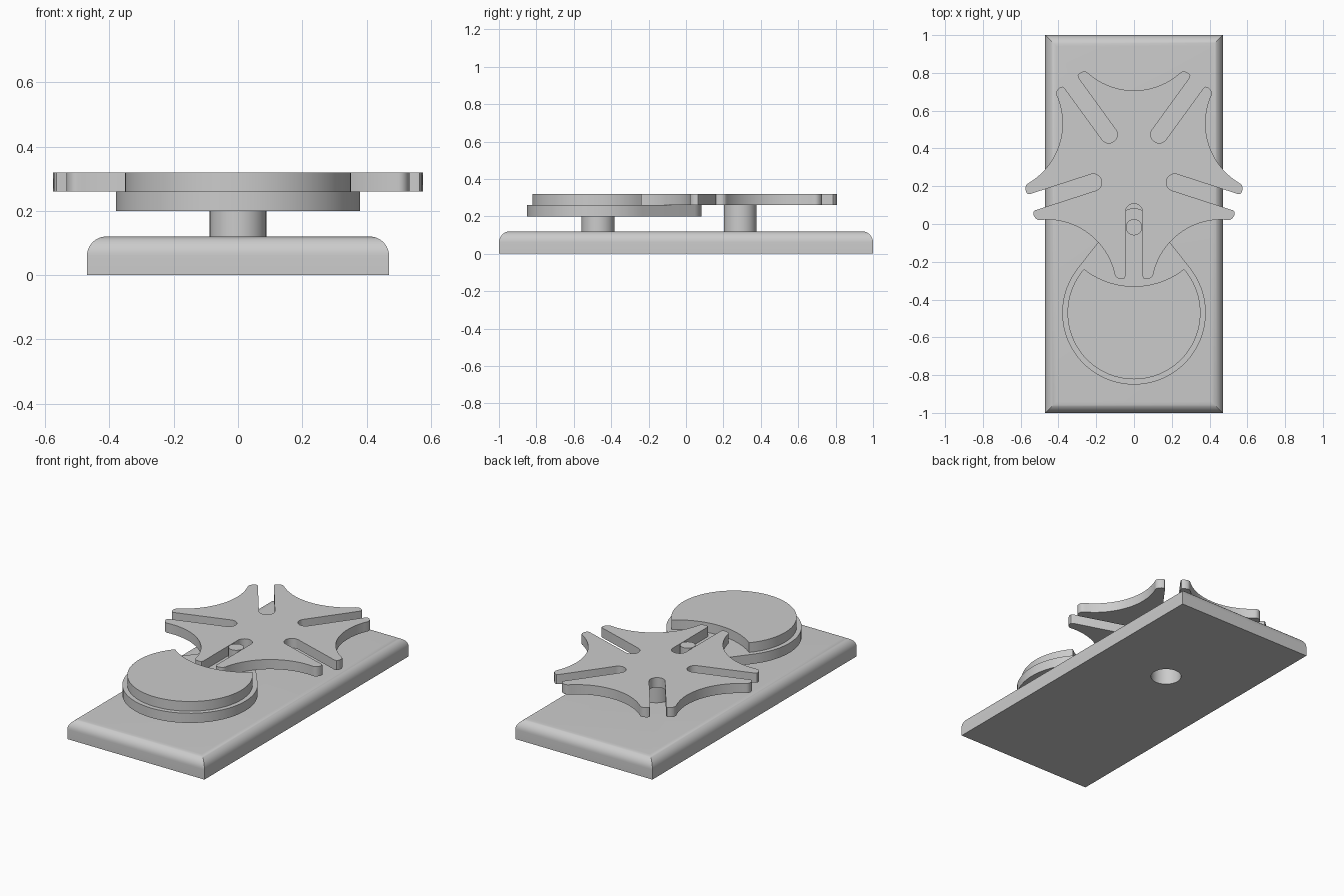
import bpy, bmesh
from math import sin, cos, pi, radians
from mathutils import Vector, Matrix

cube = bpy.data.objects.get("Cube")
if cube:
    bpy.data.objects.remove(cube, do_unlink=True)

# One grey for the whole mechanism
GREY = (0.6, 0.6, 0.6, 1)
grey = bpy.data.materials.new("light_grey")
grey.use_nodes = True
grey.diffuse_color = GREY
grey.node_tree.nodes["Principled BSDF"].inputs["Base Color"].default_value = GREY

WHEEL_Y, CRANK_Y, PIN_Y = 0.29, -0.47, -0.017
BASE_TOP, PLATE_LOW, PLATE_MID, PLATE_TOP = 0.12, 0.20, 0.26, 0.32
POST_R = 0.088


def arc(cx, cy, r, start, end, steps=24):
    """Points on an arc, angles in degrees."""
    angles = [radians(start + (end - start) * i / steps) for i in range(steps + 1)]
    return [Vector((cx + r * cos(a), cy + r * sin(a))) for a in angles]


def finish(name, bm):
    bmesh.ops.recalc_face_normals(bm, faces=bm.faces)
    mesh = bpy.data.meshes.new(name)
    bm.to_mesh(mesh)
    bm.free()
    mesh.materials.append(grey)
    obj = bpy.data.objects.new(name, mesh)
    bpy.context.collection.objects.link(obj)
    return obj


def smooth(obj):
    bpy.ops.object.select_all(action="DESELECT")
    bpy.context.view_layer.objects.active = obj
    obj.select_set(True)
    bpy.ops.object.shade_smooth_by_angle(angle=radians(30))


def plate(name, outline, low, high):
    """Extrude a flat outline between two heights."""
    bm = bmesh.new()
    face = bm.faces.new([bm.verts.new((p.x, p.y, low)) for p in outline])
    new = bmesh.ops.extrude_face_region(bm, geom=[face])["geom"]
    verts = [v for v in new if isinstance(v, bmesh.types.BMVert)]
    bmesh.ops.translate(bm, verts=verts, vec=(0, 0, high - low))
    return finish(name, bm)


def rod(name, y, r, low, high):
    return plate(name, arc(0, y, r, 0, 360, 48)[:-1], low, high)


# Base block with rounded top edges
bm = bmesh.new()
bmesh.ops.create_cube(bm, size=1, matrix=Matrix.Translation((0, 0, BASE_TOP / 2))
                      @ Matrix.Diagonal((0.94, 2, BASE_TOP, 1)))
top_edges = [e for e in bm.edges if all(v.co.z > 0.1 for v in e.verts)]
bmesh.ops.bevel(bm, geom=top_edges, offset=0.06, segments=10, profile=0.5, affect="EDGES")
base = finish("base", bm)

# Bore under the wheel post
cutter = rod("bore_cutter", WHEEL_Y, POST_R, -0.1, 0.2)
cutter.hide_render = True
bore = base.modifiers.new("bore", "BOOLEAN")
bore.operation, bore.solver, bore.object = "DIFFERENCE", "EXACT", cutter
bpy.context.view_layer.objects.active = base
bpy.ops.object.modifier_apply(modifier="bore")
bpy.data.objects.remove(cutter, do_unlink=True)
smooth(base)

# Posts
smooth(rod("wheel_post", WHEEL_Y, POST_R, BASE_TOP, PLATE_MID))
smooth(rod("crank_post", CRANK_Y, POST_R, BASE_TOP, PLATE_LOW))

# Slotted wheel: half of one slot, tip and notch, mirrored and turned five times
tip = [(0.565, 0.045), (0.577, 0.05), (0.581, 0.064), (0.577, 0.086), (0.568, 0.097)]
notch_at = 0.785
half = arc(0.227, 0, 0.045, 180, 90, 10)
half += [Vector(p) for p in tip]
half += arc(notch_at * cos(pi / 5), notch_at * sin(pi / 5), 0.368, 258, 216, 16)
whole = [Vector((p.x, -p.y)) for p in reversed(half[1:])] + half[:-1]
outline = []
for i in range(5):
    turn = Matrix.Rotation(radians(72 * i - 90), 2)
    outline += [turn @ p + Vector((0, WHEEL_Y)) for p in whole]
smooth(plate("slotted_wheel", outline, PLATE_MID, PLATE_TOP))

# Crank plate: large disc tapering to a rounded arm under the pin
lean = 38.5
outline = arc(0, CRANK_Y, 0.38, 180 - lean, 360 + lean, 56)
outline += arc(0, PIN_Y, 0.1, lean, 180 - lean, 24)
smooth(plate("crank_plate", outline, PLATE_LOW, PLATE_MID))

# Locking disc with a crescent cut out
outline = arc(0, CRANK_Y, 0.352, 138.8, 401.2, 60)
outline += arc(0, 0.1, 0.43, -51.9, -128.1, 24)[1:-1]
smooth(plate("locking_disc", outline, PLATE_MID, PLATE_TOP))

# Drive pin
smooth(rod("drive_pin", PIN_Y, 0.043, PLATE_MID, PLATE_TOP))
